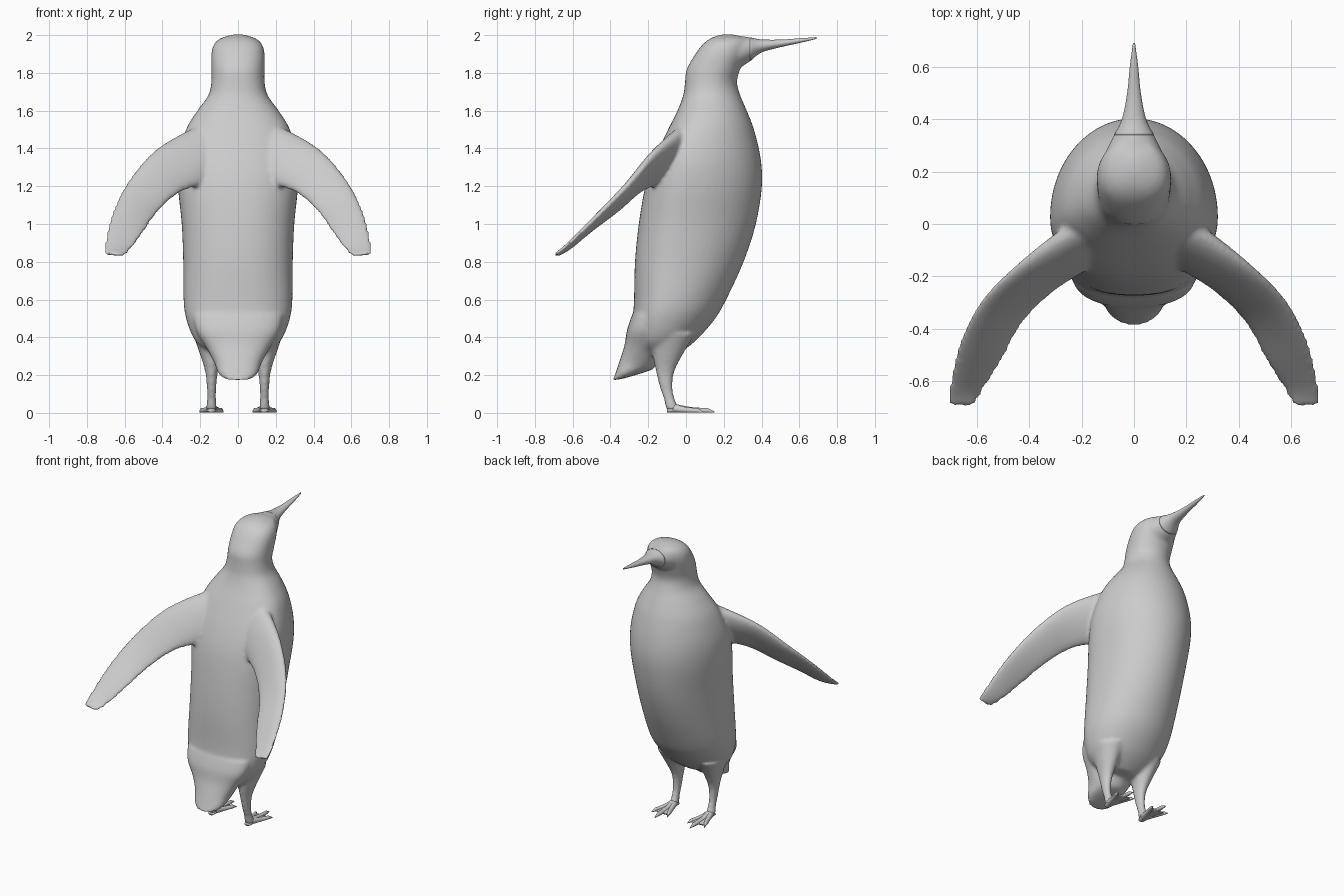
import bpy, bmesh, math
from mathutils import Vector


def spline(rows, steps):
    """Catmull-Rom resampling of equal-length number rows."""
    out, n = [], len(rows)
    for i in range(n - 1):
        p0, p1, p2, p3 = (rows[max(i - 1, 0)], rows[i], rows[i + 1], rows[min(i + 2, n - 1)])
        for s in range(steps):
            t = s / steps
            out.append([0.5 * (2 * b + (c - a) * t + (2 * a - 5 * b + 4 * c - d) * t * t
                               + (3 * b - a - 3 * c + d) * t ** 3)
                        for a, b, c, d in zip(p0, p1, p2, p3)])
    return out + [list(rows[-1])]


def loft(name, rows, side=(1, 0, 0), mirror=1, back_power=2.0, sides=40, steps=5):
    """Rows are (A xyz, B xyz, half thickness, widest point as fraction from B to A)."""
    side = Vector(side).normalized()
    bm = bmesh.new()
    rings = []
    for r in spline(rows, steps):
        a, b, w, mid = Vector(r[0:3]), Vector(r[3:6]), r[6], r[7]
        c = b.lerp(a, mid)
        ring = []
        for k in range(sides):
            t = 2 * math.pi * k / sides
            cu, sv = math.cos(t), math.sin(t)
            e = 2 / (back_power if cu < 0 else 2)
            u, v = abs(cu) ** e, math.copysign(abs(sv) ** e, sv)
            p = c + ((a - c) if cu > 0 else (b - c)) * u + side * v * w
            ring.append(bm.verts.new((p.x * mirror, p.y, p.z)))
        rings.append(ring)
    for lo, hi in zip(rings, rings[1:]):
        for k in range(sides):
            j = (k + 1) % sides
            bm.faces.new((lo[k], lo[j], hi[j], hi[k]))
    bm.faces.new(rings[0])
    bm.faces.new(rings[-1])
    bmesh.ops.recalc_face_normals(bm, faces=bm.faces)
    mesh = bpy.data.meshes.new(name)
    bm.to_mesh(mesh)
    bm.free()
    mesh.polygons.foreach_set("use_smooth", [True] * len(mesh.polygons))
    ob = bpy.data.objects.new(name, mesh)
    bpy.context.collection.objects.link(ob)
    return ob


def upright(rows):
    """(z, back y, front y, half width, widest fraction) to loft rows."""
    return [(0, yf, z, 0, yb, z, w, m) for z, yb, yf, w, m in rows]


def join(objs, name):
    bpy.ops.object.select_all(action='DESELECT')
    for o in objs:
        o.select_set(True)
    bpy.context.view_layer.objects.active = objs[0]
    bpy.ops.object.join()
    objs[0].name = name
    return objs[0]


# torso, neck and head
parts = [loft("body", upright([
    (0.30, -0.20, -0.06, 0.10, .5), (0.34, -0.25, 0.00, 0.185, .45),
    (0.40, -0.275, 0.07, 0.237, .42), (0.50, -0.28, 0.155, 0.275, .4),
    (0.60, -0.275, 0.213, 0.288, .4), (0.80, -0.27, 0.305, 0.29, .4),
    (1.00, -0.25, 0.37, 0.298, .39), (1.20, -0.215, 0.402, 0.318, .38),
    (1.35, -0.165, 0.395, 0.315, .36), (1.50, -0.095, 0.36, 0.275, .36),
    (1.60, -0.045, 0.322, 0.215, .4), (1.68, -0.015, 0.288, 0.158, .45),
    (1.75, -0.005, 0.27, 0.141, .5), (1.82, 0.004, 0.287, 0.141, .55),
    (1.90, 0.05, 0.32, 0.141, .5), (1.95, 0.088, 0.33, 0.128, .45),
    (1.98, 0.125, 0.325, 0.098, .45), (1.997, 0.165, 0.28, 0.05, .45),
    (2.004, 0.20, 0.24, 0.02, .5)]), back_power=2.3, sides=56)]

# bill: the base blends into the face, the bill itself stays sharp
bill = [(0, y, t, 0, y, b, w, .5) for y, t, b, w in [
    (0.22, 1.995, 1.80, 0.12), (0.28, 1.995, 1.825, 0.105), (0.34, 1.988, 1.862, 0.077),
    (0.40, 1.977, 1.908, 0.046), (0.50, 1.976, 1.936, 0.026),
    (0.60, 1.983, 1.958, 0.016), (0.69, 1.989, 1.98, 0.004)]]
parts.append(loft("face", bill[:5]))
loft("bill", [r for r in bill[2:]], sides=24)

# tail
parts.append(loft("tail", [
    (0, -0.05, 0.52, 0, -0.285, 0.52, 0.24, .4), (0, -0.10, 0.42, 0, -0.312, 0.44, 0.22, .4),
    (0, -0.14, 0.31, 0, -0.325, 0.36, 0.165, .4), (0, -0.165, 0.24, 0, -0.35, 0.28, 0.125, .4),
    (0, -0.22, 0.215, 0, -0.375, 0.205, 0.105, .4), (0, -0.33, 0.182, 0, -0.388, 0.172, 0.07, .5)],
    back_power=2.3))

# flippers and legs, mirrored
for m in (1, -1):
    parts.append(loft("flipper", [
        (0.14, 0.03, 1.54, 0.06, -0.08, 1.24, 0.07, .5),
        (0.28, -0.04, 1.485, 0.17, -0.155, 1.215, 0.06, .55),
        (0.45, -0.165, 1.38, 0.31, -0.255, 1.165, 0.037, .6),
        (0.585, -0.30, 1.22, 0.425, -0.375, 1.06, 0.028, .6),
        (0.67, -0.465, 1.05, 0.505, -0.525, 0.945, 0.02, .6),
        (0.705, -0.62, 0.90, 0.565, -0.62, 0.865, 0.014, .55),
        (0.712, -0.69, 0.842, 0.605, -0.69, 0.828, 0.011, .5)],
        side=(.18, .81, -.55), mirror=m))
    parts.append(loft("leg", [
        (.15, 0.05, 0.42, .15, -0.20, 0.42, 0.09, .5), (.145, -0.01, 0.32, .145, -0.18, 0.32, 0.06, .5),
        (.14, -0.06, 0.22, .14, -0.16, 0.22, 0.034, .5), (.14, -0.07, 0.13, .14, -0.138, 0.13, 0.025, .5),
        (.14, -0.055, 0.065, .14, -0.115, 0.065, 0.025, .5), (.14, -0.03, 0.015, .14, -0.108, 0.015, 0.03, .5)],
        mirror=m, sides=24))

    # foot: web plus three clawed toes
    foot = [loft("web", [
        (.16, -0.10, .012, .12, -0.10, .012, .011, .5), (.168, -0.04, .016, .112, -0.04, .016, .015, .5),
        (.172, 0.02, .012, .105, 0.02, .012, .011, .5), (.188, 0.07, .008, .082, 0.07, .008, .007, .5)],
        side=(0, 0, 1), mirror=m, sides=16)]
    for x, y in ((.078, .095), (.136, .152), (.203, .09)):
        path = [(0, .05, .026), (.4, .032, .017), (.72, .026, .014), (.84, .024, .010), (1, .006, .002)]
        rows = []
        for t, top, w in path:
            px, py = .14 + (x - .14) * t, -.07 + (y + .07) * t
            rows.append((px, py, top, px, py, 0.001, w, .4))
        foot.append(loft("toe", rows, mirror=m, sides=16))
    join(foot, "right_foot" if m == 1 else "left_foot")

# merge the soft parts into one smooth skin
skin = join(parts, "body")
remesh = skin.modifiers.new("merge", 'REMESH')
remesh.mode = 'VOXEL'
remesh.voxel_size = 0.011
remesh.use_smooth_shade = True
smooth = skin.modifiers.new("soften", 'SMOOTH')
smooth.factor = 0.5
smooth.iterations = 8
